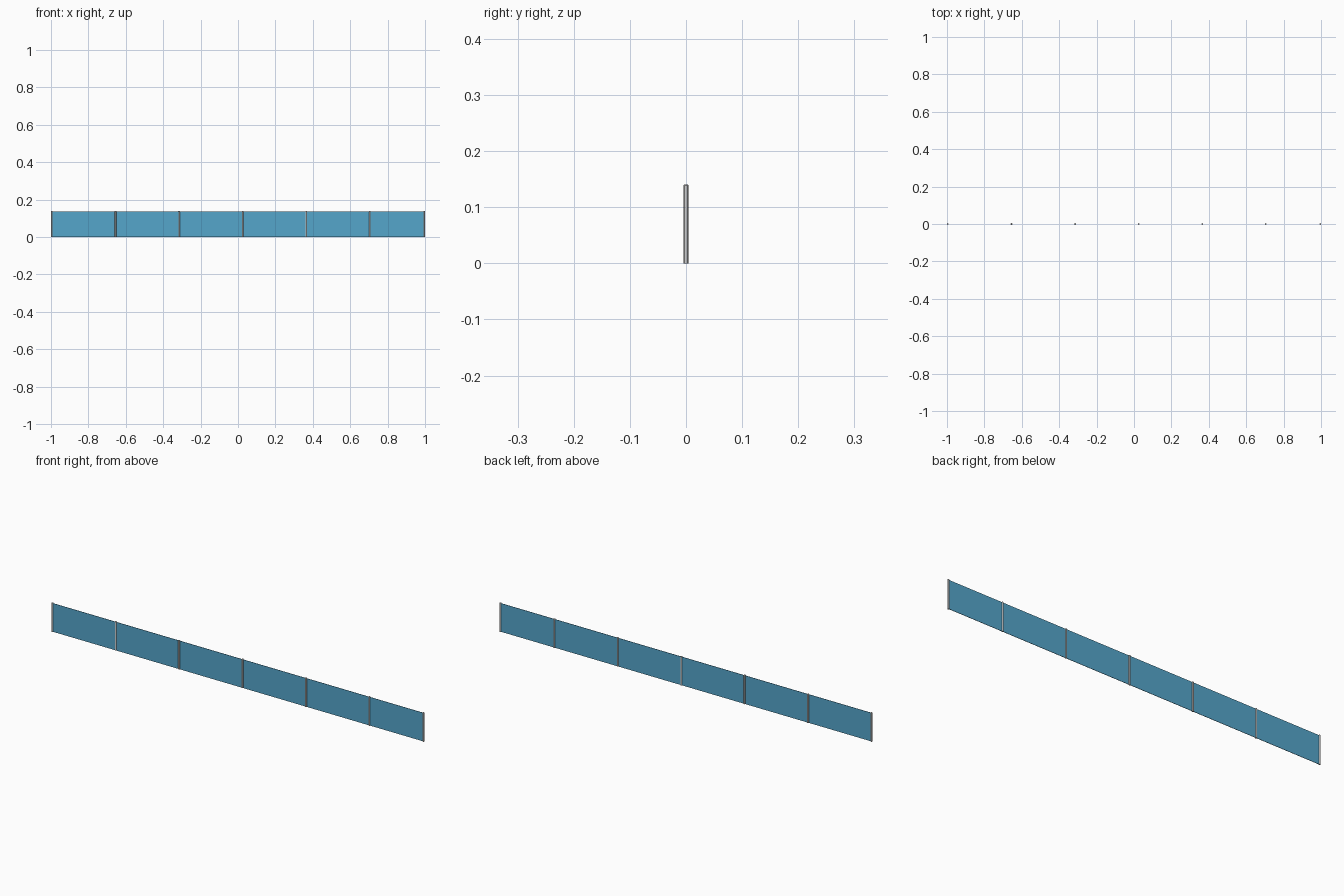
import bpy

if "Cube" in bpy.data.objects:
    bpy.data.objects.remove(bpy.data.objects["Cube"])

HEIGHT = 0.14
POST_R = 0.0045
POST_X = [-0.9955, -0.655, -0.315, 0.025, 0.365, 0.705, 0.9955]

blue = bpy.data.materials.new("blue_panel")
blue.diffuse_color = (0.09, 0.38, 0.60, 0.9)
blue.use_nodes = True
blue.node_tree.nodes["Principled BSDF"].inputs["Base Color"].default_value = blue.diffuse_color


# Slim round post with a slightly softened top
def post(x):
    bpy.ops.mesh.primitive_cylinder_add(vertices=12, radius=POST_R, depth=HEIGHT,
                                        location=(x, 0, HEIGHT / 2))
    ob = bpy.context.object
    ob.name = "fence_post"
    top = [v for v in ob.data.vertices if v.co.z > 0]
    bevel = ob.modifiers.new("soft_top", 'BEVEL')
    bevel.width = 0.001
    bevel.segments = 1
    bevel.limit_method = 'WEIGHT'
    weights = ob.data.attributes.new("bevel_weight_edge", 'FLOAT', 'EDGE')
    ids = {v.index for v in top}
    for e in ob.data.edges:
        if e.vertices[0] in ids and e.vertices[1] in ids:
            weights.data[e.index].value = 1.0
    bpy.ops.object.shade_smooth_by_angle()


# Thin sheet stretched between two neighbouring posts
def panel(x0, x1):
    h = HEIGHT - 0.002
    bpy.ops.mesh.primitive_cube_add(size=1, location=((x0 + x1) / 2, 0, h / 2))
    ob = bpy.context.object
    ob.name = "fence_panel"
    ob.scale = (x1 - x0, 0.0016, h)
    bpy.ops.object.transform_apply(location=False, rotation=False, scale=True)
    ob.data.materials.append(blue)


for x in POST_X:
    post(x)
for a, b in zip(POST_X, POST_X[1:]):
    panel(a, b)
